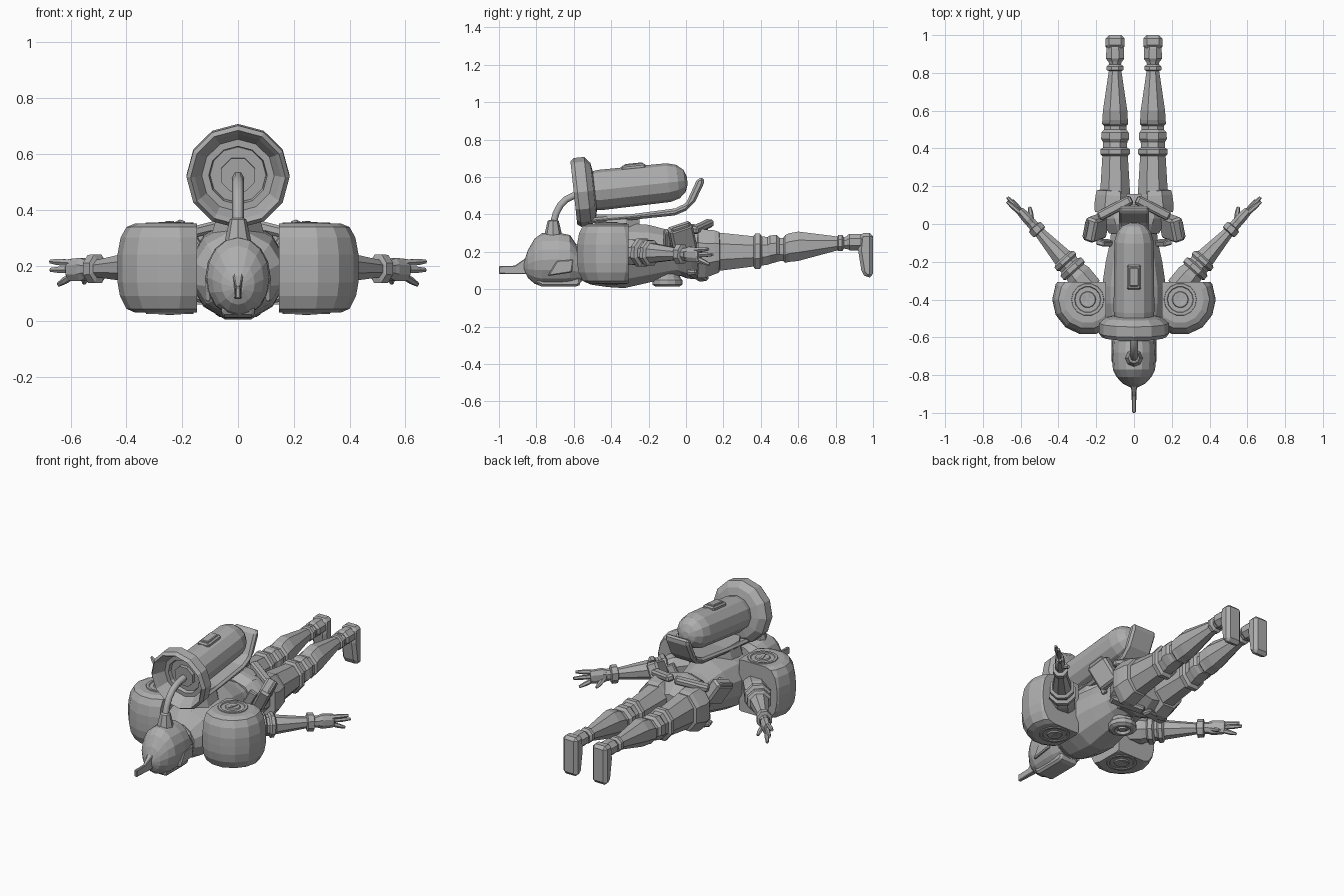
import bpy, bmesh, math
from mathutils import Vector, Matrix

if "Cube" in bpy.data.objects:
    bpy.data.objects.remove(bpy.data.objects["Cube"])

suit = bpy.data.materials.new("suit_grey")
suit.diffuse_color = (0.42, 0.42, 0.42, 1)
suit.use_nodes = True
suit.node_tree.nodes["Principled BSDF"].inputs["Base Color"].default_value = suit.diffuse_color


def finish(name, bm, mirror=False, bevel=0):
    bmesh.ops.remove_doubles(bm, verts=bm.verts, dist=0.0002)
    bmesh.ops.recalc_face_normals(bm, faces=bm.faces)
    me = bpy.data.meshes.new(name)
    bm.to_mesh(me)
    bm.free()
    me.materials.append(suit)
    ob = bpy.data.objects.new(name, me)
    bpy.context.collection.objects.link(ob)
    if bevel:
        b = ob.modifiers.new("bevel", "BEVEL")
        b.width, b.segments, b.limit_method = bevel, 1, "ANGLE"
    if mirror:
        ob.modifiers.new("mirror", "MIRROR")
    return ob


def loft(name, secs, origin=(0, 0, 0), axis=(0, 1, 0), n=12, phase=0, mirror=False, clips=()):
    """Rings along an axis; each section is (distance, half width, half height, rise)."""
    d = Vector(axis).normalized()
    u = d.cross(Vector((0, 0, 1)))
    u = u.normalized() if u.length > 0.01 else Vector((1, 0, 0))
    v = u.cross(d)
    bm = bmesh.new()
    rings = []
    for s in secs:
        t, ru = s[0], s[1]
        rv = s[2] if len(s) > 2 else ru
        c = Vector(origin) + d * t + v * (s[3] if len(s) > 3 else 0)
        rings.append([bm.verts.new(c + u * ru * math.cos(a) + v * rv * math.sin(a))
                      for a in (phase + 2 * math.pi * i / n for i in range(n))])
    for a, b in zip(rings, rings[1:]):
        for i in range(n):
            bm.faces.new((a[i], a[(i + 1) % n], b[(i + 1) % n], b[i]))
    bm.faces.new(rings[0])
    bm.faces.new(rings[-1])
    for co, no in clips:
        r = bmesh.ops.bisect_plane(bm, geom=bm.verts[:] + bm.edges[:] + bm.faces[:],
                                   plane_co=co, plane_no=no, clear_outer=True)
        cut = [e for e in r["geom_cut"] if isinstance(e, bmesh.types.BMEdge)]
        bmesh.ops.holes_fill(bm, edges=cut)
    return finish(name, bm, mirror)


def prism(name, outline, x0, x1, mirror=False, bevel=0):
    """Side outline of (y, z) points pushed across x."""
    bm = bmesh.new()
    f = bm.faces.new([bm.verts.new((x0, y, z)) for y, z in outline])
    r = bmesh.ops.extrude_face_region(bm, geom=[f])
    for w in r["geom"]:
        if isinstance(w, bmesh.types.BMVert):
            w.co.x = x1
    return finish(name, bm, mirror, bevel)


def box(name, loc, size, rot=(0, 0, 0), mirror=False, bevel=0):
    bm = bmesh.new()
    m = Matrix.Translation(loc)
    for a, k in zip(rot, "XYZ"):
        m = m @ Matrix.Rotation(math.radians(a), 4, k)
    bmesh.ops.create_cube(bm, size=1, matrix=m @ Matrix.Diagonal((*size, 1)))
    return finish(name, bm, mirror, bevel)


def span(y, half, lo, hi):
    return (y, half, (hi - lo) / 2, (hi + lo) / 2)


# Head: helmet, face frame, crest and cheek panels
loft("helmet", [span(*s) for s in (
    (-.865, .02, .1, .15), (-.845, .06, .06, .21), (-.81, .092, .03, .27), (-.77, .112, .015, .3),
    (-.68, .117, .015, .302), (-.62, .113, .02, .29), (-.56, .09, .04, .2))], n=16)
prism("face_frame", [(-.8, .03), (-.77, .014), (-.58, .014), (-.56, .03), (-.57, .1), (-.79, .1)],
      -.06, .06, bevel=.012)
crest = prism("crest", [(-1, .082), (-1, .124), (-.915, .126), (-.86, .165), (-.82, .25), (-.78, .2),
                        (-.8, .08)], -.017, .017, bevel=.004)
for vert in crest.data.vertices:
    if vert.co.y < -.9:
        vert.co.x *= .55
prism("cheek_panel", [(-.74, .07), (-.61, .09), (-.6, .16), (-.69, .155)], .098, .118, True, .006)
loft("neck", [span(-.62, .08, .06, .24), span(-.5, .11, .04, .26)], n=10)

# Breathing hose curving from helmet into the dish
loft("hose_socket", [(.27, .05), (.3, .045), (.365, .03), (.37, .02)], (0, -.71, 0), (0, 0, 1), 8)
cu = bpy.data.curves.new("hose", "CURVE")
cu.dimensions, cu.bevel_depth, cu.bevel_resolution, cu.use_fill_caps = "3D", .021, 1, True
cu.resolution_u = 5
sp = cu.splines.new("BEZIER")
sp.bezier_points.add(1)
for p, co, h in zip(sp.bezier_points, ((0, -.71, .35), (0, -.53, .515)), ((0, .02, .1), (0, .12, .01))):
    p.co = co
    p.handle_left, p.handle_right = Vector(co) - Vector(h), Vector(co) + Vector(h)
cu.materials.append(suit)
bpy.context.collection.objects.link(bpy.data.objects.new("hose", cu))

# Back tank with hollow dish at its head, on a curved carrier
tilt = (0, 1, .108)
tank_at = (0, -.56, .52)
loft("tank_dish", [(.06, .06), (.06, .1), (.03, .105), (.03, .13), (-.02, .155), (-.04, .17), (-.02, .185),
                   (.035, .185), (.065, .15), (.075, .09)], tank_at, tilt, 12)
loft("dish_inlet", [(.03, .045), (.03, .065), (.1, .065)], tank_at, tilt, 8, math.pi / 8)
loft("tank", [(.05, .1), (.1, .108), (.47, .104), (.52, .09), (.555, .06), (.57, .02)], tank_at, tilt, 12)
box("tank_valve", (0, -.28, .642), (.075, .13, .05), (6, 0, 0), bevel=.008)
box("tank_valve_cap", (0, -.28, .664), (.05, .1, .02), (6, 0, 0), bevel=.004)
prism("tank_carrier", [(-.53, .35), (-.53, .38), (-.3, .4), (-.06, .432), (0, .46), (.06, .59), (.095, .6),
                       (.095, .565), (.05, .47), (0, .42), (-.06, .395), (-.3, .37)], -.08, .08, bevel=.012)
loft("carrier_mount", [(.25, .15, .13), (.32, .1, .13), (.4, .075, .13)], (0, -.37, 0), (0, 0, 1), 8,
     math.pi / 8)

# Torso, belly dial and hips
loft("torso", [span(*s) for s in (
    (-.57, .1, .05, .25), (-.51, .16, .02, .32), (-.42, .175, .006, .35), (-.33, .175, 0, .36),
    (-.2, .155, .03, .35), (-.09, .13, .06, .32), (.03, .12, .08, .3))], n=12, phase=math.pi / 12)
loft("belly_dial", [(.09, .065), (.06, .07), (.05, .08), (.025, .08), (.015, .065), (.015, .045),
                    (.03, .04), (.03, .025), (.018, .02)], (0, -.1, 0), (0, 0, 1), 12)
loft("hips", [span(*s) for s in (
    (-.05, .14, .08, .32), (0, .165, .06, .35), (.03, .18, .055, .35), (.1, .185, .06, .34),
    (.16, .13, .1, .27))], n=10, phase=math.pi / 10)
box("belt_flap", (.1, .085, .335), (.2, .05, .04), (0, 14, -27), True, .01)
box("belt_flap_lower", (.1, .06, .075), (.2, .06, .03), (0, -12, -20), True, .01)

# Hip pouches with lids and a clasp
box("hip_pouch", (.2, -.02, .275), (.07, .13, .15), (12, 30, 12), True, .012)
box("pouch_lid", (.232, -.02, .293), (.02, .1, .11), (12, 30, 12), True, .006)
box("pouch_strap", (.15, -.1, .26), (.05, .03, .12), (0, 30, 15), True, .006)

# Shoulder drums, flat on the inner and rear sides, with ring caps
sx, sy = .245, -.4
loft("shoulder_drum", [(.032, .125), (.045, .155), (.09, .178), (.14, .187), (.19, .188), (.24, .187),
                       (.3, .176), (.338, .155), (.35, .125)], (sx, sy, 0), (0, 0, 1), 14, 0, True,
     [((.147, 0, 0), (-1, 0, 0)), ((0, -.308, 0), (0, 1, 0))])
for side, z, k in (("back", .345, 1), ("front", .037, -1)):
    loft("shoulder_cap_" + side, [(0, .088), (.01, .085), (.01, .07), (.002, .065), (.002, .045),
                                  (.012, .04), (.012, .03), (.008, .001)],
         (sx, sy, z), (0, 0, k), 14, 0, True)
    box("cap_slot_" + side, (sx, sy, z + k * .011), (.015, .06, .006), (0, 0, -15), True)

# Arms with elbow bands and wrist cuffs
arm_dir = Vector((.67, .74, -.03)).normalized()
arm_at = Vector((.25, -.32, .2))
loft("arm", [(-.03, .07), (.06, .075), (.09, .066), (.1, .08), (.125, .08), (.135, .062), (.15, .062),
             (.16, .074), (.18, .072), (.19, .056), (.37, .031, .034), (.375, .045, .055),
             (.41, .045, .055), (.415, .03, .034), (.44, .03, .036)], arm_at, arm_dir, 8, math.pi / 8, True)
wrist = arm_at + arm_dir * .42
loft("palm", [(0, .025, .03), (.04, .03, .045), (.1, .025, .042), (.11, .02, .036)], wrist, arm_dir, 8,
     math.pi / 8, True)
fingers = (("index", -.005, .025, .1, (.75, .66, .05)), ("middle", 0, .0, .115, (.68, .73, 0)),
           ("little", 0, -.02, .09, (.55, .72, -.35)), ("thumb", .015, -.02, .06, (.15, .95, -.5)))
for nm, out, up, length, d in fingers:
    start = wrist + arm_dir * (.04 if nm == "thumb" else .09) + Vector((-out, out, up))
    loft(nm + "_finger", [(-.02, .013), (length * .6, .013), (length, .008)], start, d, 6, 0, True)

# Legs with thigh cuffs, knee bands and ankle rings
lx = .1
loft("thigh_cuff", [span(*s) for s in (
    (.06, .1, .05, .34), (.1, .105, .05, .33), (.15, .1, .07, .325), (.175, .095, .08, .315),
    (.18, .07, .1, .29))], (.118, 0, 0), (-.05, 1, 0), 8, math.pi / 8, True)
loft("leg", [span(*s) for s in (
    (.1, .09, .08, .32), (.36, .073, .115, .29), (.37, .084, .1, .305), (.395, .084, .1, .305),
    (.405, .068, .12, .29), (.435, .07, .125, .285), (.45, .08, .13, .295), (.485, .078, .14, .295),
    (.5, .064, .145, .28), (.52, .064, .145, .28), (.53, .075, .135, .295), (.55, .073, .14, .305),
    (.6, .07, .145, .315), (.81, .036, .205, .285), (.815, .048, .2, .295), (.835, .048, .2, .295),
    (.845, .034, .215, .28), (.87, .04, .21, .29))], (lx, 0, 0), n=8, phase=math.pi / 8, mirror=True)

# Boots with toes pointing down
loft("boot_ankle", [span(.86, .04, .215, .29), span(.875, .052, .205, .3), span(.93, .05, .205, .3),
                    span(.95, .042, .2, .295)], (lx, 0, 0), n=8, phase=math.pi / 8, mirror=True)
prism("boot_foot", [(.93, .3), (1, .3), (1, .065), (.965, .06), (.94, .085), (.92, .21)],
      .05, .15, True, .018)
